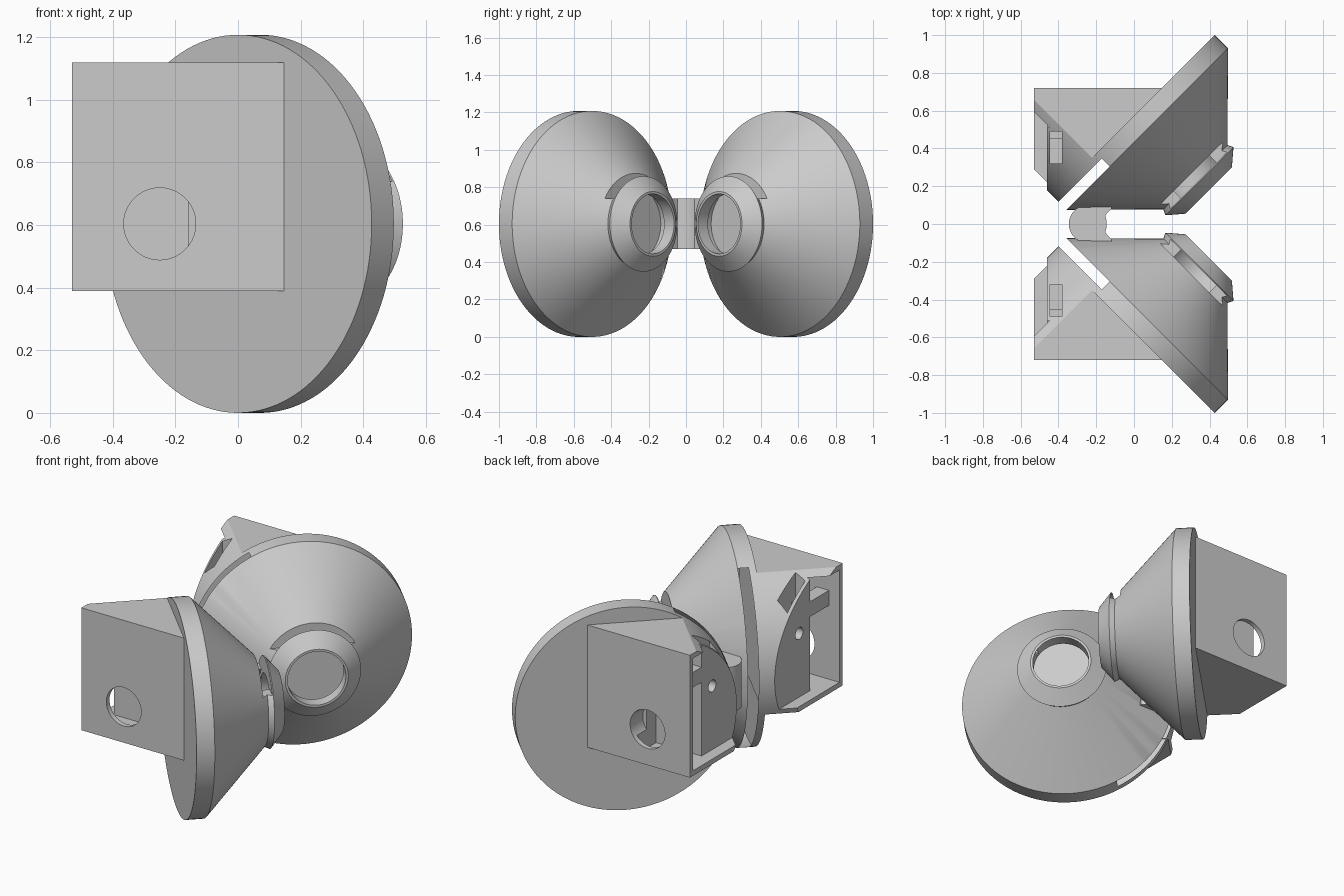
import bpy, bmesh, math
from mathutils import Matrix, Vector

if "Cube" in bpy.data.objects:
    bpy.data.objects.remove(bpy.data.objects["Cube"])

grey = bpy.data.materials.new("plain grey")
grey.use_nodes = True
COLOUR = (0.6, 0.6, 0.6, 1)
grey.diffuse_color = COLOUR
grey.node_tree.nodes["Principled BSDF"].inputs["Base Color"].default_value = COLOUR

R = 0.604          # radius of the horn rim
H = math.sqrt(0.5)
# Horn frame: local z runs along the horn, local y is up
HORN = Matrix(((H, 0, H, 0), (H, 0, -H, 0.573), (0, 1, 0, R), (0, 0, 0, 1)))
WORLD = Matrix()
ALONG_X = Matrix.Rotation(math.pi / 2, 4, 'Y')
ALONG_Y = Matrix.Rotation(-math.pi / 2, 4, 'X')


def make(name, bm, frame=WORLD):
    bm.transform(frame)
    bmesh.ops.recalc_face_normals(bm, faces=bm.faces)
    mesh = bpy.data.meshes.new(name)
    bm.to_mesh(mesh)
    bm.free()
    mesh.materials.append(grey)
    ob = bpy.data.objects.new(name, mesh)
    bpy.context.scene.collection.objects.link(ob)
    return ob


def prism(name, points, low, high, frame=WORLD):
    bm = bmesh.new()
    face = bm.faces.new([bm.verts.new((x, y, low)) for x, y in points])
    side = bmesh.ops.extrude_face_region(bm, geom=[face])["geom"]
    verts = [v for v in side if isinstance(v, bmesh.types.BMVert)]
    bmesh.ops.translate(bm, verts=verts, vec=(0, 0, high - low))
    return make(name, bm, frame)


def block(name, x, y, z, frame=WORLD):
    return prism(name, [(x[0], y[0]), (x[1], y[0]), (x[1], y[1]), (x[0], y[1])], *z, frame)


def arc(radius, start, end, count, centre=(0, 0)):
    angles = [math.radians(start + (end - start) * i / count) for i in range(count + 1)]
    return [(centre[0] + radius * math.cos(a), centre[1] + radius * math.sin(a)) for a in angles]


def rod(name, radius, low, high, frame, count=64):
    return prism(name, arc(radius, 0, 360, count)[:-1], low, high, frame)


def lathe(name, profile, frame, count=128):
    bm = bmesh.new()
    verts = [bm.verts.new((r, 0, z)) for r, z in profile]
    edges = [bm.edges.new(pair) for pair in zip(verts, verts[1:])]
    bmesh.ops.spin(bm, geom=verts + edges, axis=(0, 0, 1), cent=(0, 0, 0),
                   angle=math.tau, steps=count)
    bmesh.ops.remove_doubles(bm, verts=bm.verts, dist=1e-5)
    return make(name, bm, frame)


def apply(ob, kind, **settings):
    mod = ob.modifiers.new(kind, kind)
    for key, value in settings.items():
        setattr(mod, key, value)
    bpy.context.view_layer.objects.active = ob
    bpy.ops.object.modifier_apply(modifier=mod.name)


def carve(ob, tool, operation='DIFFERENCE'):
    apply(ob, 'BOOLEAN', operation=operation, solver='EXACT', object=tool)
    bpy.data.objects.remove(tool)


# Horn: rim, cone and flared lip
horn = lathe("horns", [(0, 0), (R, 0), (R, 0.1), (0.24, 0.46), (0.255, 0.49),
                       (0.173, 0.56), (0, 0.56)], HORN)
# Insert slot behind the lip, open at the top
slot = arc(0.19, 134.3, 405.7, 48) + [(0.4, 0.136), (0.4, 0.4), (-0.4, 0.4), (-0.4, 0.136)]
carve(horn, prism("slot_cutter", slot, 0.43, 0.485, HORN))
carve(horn, rod("mouth_cutter", 0.16, 0.45, 0.7, HORN))
# Slot through the inner side of the rim
carve(horn, block("rim_cutter", (-1, -0.28), (-1, 1), (0.04, 0.1), HORN))

# Housing: wedge on the back of the rim, rounded to follow it
wedge = [(-0.53, 0.72), (0.152, 0.72), (-0.53, 0.038)]
housing = prism("housings", wedge, 0.39, 1.12)
carve(housing, rod("round_cutter", R, -1, 0.3, HORN, 128), 'INTERSECT')
# Open side, inner chamber and recess above the inner block
for x, y, z in [((-0.7, -0.46), (-0.1, 0.69), (0.42, 1.09)),
                ((-0.5, -0.16), (0.51, 0.69), (0.42, 1.09)),
                ((-0.445, -0.38), (0.32, 0.49), (0.9, 1.3))]:
    carve(housing, block("chamber_cutter", x, y, z))
# Round window in the outer wall and small hole in the inner block
carve(housing, rod("window_cutter", 0.115, 0.6, 0.8, Matrix.Translation((-0.25, 0, R)) @ ALONG_Y))
carve(housing, rod("hole_cutter", 0.035, -0.6, -0.36,
                   Matrix.Translation((0, 0.41, 0.8)) @ ALONG_X, 32))
# Shelf across the chamber
shelf = block("shelves", (-0.46, -0.38), (0.45, 0.7), (0.86, 0.95))

for ob in (horn, housing, shelf):
    apply(ob, 'MIRROR', use_axis=(False, True, False), use_mirror_merge=False)

# Bridge joining the two horns
outer = arc(0.1, 122, 238, 16, (-0.245, 0))
inner = arc(0.14, -38, 38, 16, (-0.285, 0))
left = [(-0.3, 0.105)] + outer + [(-0.3, -0.105)]
right = [(-0.12, -0.105), (-0.12, -0.08)] + inner[4:-4] + [(-0.12, 0.08), (-0.12, 0.105)]
bridge = prism("bridge", left + right, 0.47, 0.74)

bpy.ops.object.select_all(action='DESELECT')
for ob in (horn, housing, shelf, bridge):
    ob.select_set(True)
bpy.context.view_layer.objects.active = horn
bpy.ops.object.shade_smooth_by_angle(angle=math.radians(25))
